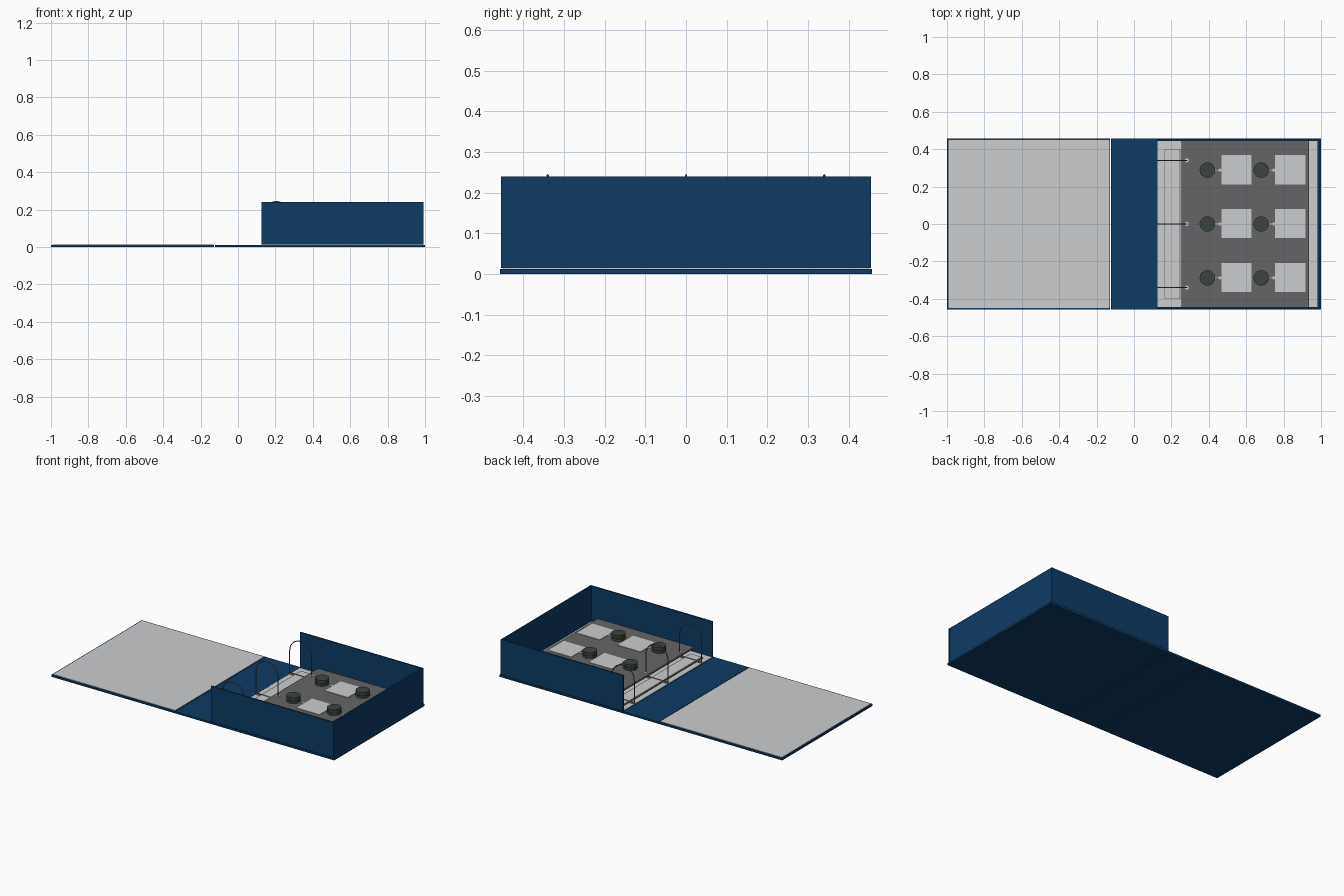
import bpy
import bmesh
import math

if "Cube" in bpy.data.objects:
    bpy.data.objects.remove(bpy.data.objects["Cube"], do_unlink=True)


def material(name, r, g, b):
    m = bpy.data.materials.new(name)
    m.use_nodes = True
    m.diffuse_color = (r, g, b, 1)
    node = next(n for n in m.node_tree.nodes if n.type == "BSDF_PRINCIPLED")
    node.inputs["Base Color"].default_value = (r, g, b, 1)
    return m


NAVY = material("navy board", 0.004, 0.044, 0.13)
PALE = material("pale grey paper", 0.6, 0.61, 0.62)
SLATE = material("slate grey panel", 0.13, 0.13, 0.135)
KNOB = material("dark green knob", 0.045, 0.06, 0.048)
STEEL = material("ring steel", 0.16, 0.16, 0.16)


def finish(name, bm, mat):
    mesh = bpy.data.meshes.new(name)
    bm.to_mesh(mesh)
    bm.free()
    mesh.materials.append(mat)
    obj = bpy.data.objects.new(name, mesh)
    bpy.context.collection.objects.link(obj)
    return obj


def box(name, mat, x, y, z):
    """Box from (min, max) pairs on each axis."""
    bm = bmesh.new()
    bmesh.ops.create_cube(bm, size=1)
    for v in bm.verts:
        v.co = [lo if c < 0 else hi for c, (lo, hi) in zip(v.co, (x, y, z))]
    return finish(name, bm, mat)


def disc(name, mat, x, y, z, radius, sides=24):
    """Upright cylinder between two heights."""
    bm = bmesh.new()
    bmesh.ops.create_cone(bm, cap_ends=True, segments=sides, radius1=radius,
                          radius2=radius, depth=z[1] - z[0])
    bmesh.ops.translate(bm, vec=(x, y, sum(z) / 2), verts=bm.verts)
    obj = finish(name, bm, mat)
    bpy.ops.object.select_all(action="DESELECT")
    bpy.context.view_layer.objects.active = obj
    obj.select_set(True)
    bpy.ops.object.shade_smooth_by_angle(angle=math.radians(35))
    return obj


# Boards: open cover, spine and base
HALF = 0.457
BOARD = (0, 0.012)
for name, x in (("cover_board", (-1, -0.127)), ("spine_board", (-0.124, 0.122)),
                ("base_board", (0.124, 1))):
    box(name, NAVY, x, (-HALF, HALF), BOARD)
LINER = (0.012, 0.0145)
box("cover_liner", PALE, (-0.992, -0.13), (-0.449, 0.449), LINER)
box("base_liner", PALE, (0.126, 0.988), (-0.449, 0.449), LINER)

# Three walls around the base
WALL = (0.0145, 0.24)
box("front_wall", NAVY, (0.126, 0.992), (-0.455, -0.445), WALL)
box("back_wall", NAVY, (0.126, 0.992), (0.445, 0.455), WALL)
box("side_wall", NAVY, (0.981, 0.991), (-0.445, 0.445), WALL)

# Ring mechanism plate, with a thin steel border
box("ring_plate_border", STEEL, (0.162, 0.249), (-0.402, 0.402), (0.0145, 0.02))
box("ring_plate", PALE, (0.167, 0.244), (-0.397, 0.397), (0.02, 0.023))

# Panel carrying the knobs
TOP = 0.045
box("knob_panel", SLATE, (0.255, 0.935), (-0.443, 0.443), (0.034, TOP))

# Arched rings with eyelets where they pass through the panel
RADIUS, MID, SPRING = 0.0775, 0.205, 0.165
for i, y in enumerate((-0.34, 0, 0.34)):
    arch = [(MID + RADIUS * math.cos(t), SPRING + RADIUS * math.sin(t))
            for t in (math.pi * k / 20 for k in range(21))]
    path = [(MID + RADIUS, 0.014)] + arch + [(MID - RADIUS, 0.014)]
    curve = bpy.data.curves.new("ring", "CURVE")
    curve.dimensions = "3D"
    curve.bevel_depth = 0.003
    curve.bevel_resolution = 2
    curve.use_fill_caps = True
    line = curve.splines.new("POLY")
    line.points.add(len(path) - 1)
    for p, (x, z) in zip(line.points, path):
        p.co = (x, y, z, 1)
    curve.materials.append(STEEL)
    ring = bpy.data.objects.new(f"binder_ring_{i + 1}", curve)
    bpy.context.collection.objects.link(ring)
    disc(f"eyelet_{i + 1}", PALE, MID + RADIUS, y, (TOP, TOP + 0.002), 0.011, 16)
    box(f"ring_crossbar_{i + 1}", STEEL, (MID - RADIUS, MID + RADIUS),
        (y - 0.003, y + 0.003), (0.0145, 0.026))

# Two columns of knobs, each linked to a square card
for col, x in enumerate((0.392, 0.68)):
    for row, y in enumerate((-0.288, 0, 0.288)):
        tag = f"{col + 1}_{row + 1}"
        disc("knob_base_" + tag, KNOB, x, y, (TOP, TOP + 0.016), 0.041)
        disc("knob_neck_" + tag, KNOB, x, y, (TOP + 0.016, TOP + 0.019), 0.037)
        disc("knob_cap_" + tag, KNOB, x, y, (TOP + 0.019, TOP + 0.037), 0.041)
        box("card_" + tag, PALE, (x + 0.075, x + 0.237), (y - 0.076, y + 0.08),
            (TOP, TOP + 0.003))
        box("link_" + tag, PALE, (x + 0.041, x + 0.075), (y - 0.002, y + 0.002),
            (TOP, TOP + 0.002))
        disc("link_dot_" + tag, PALE, x + 0.068, y, (TOP, TOP + 0.003), 0.008, 12)
